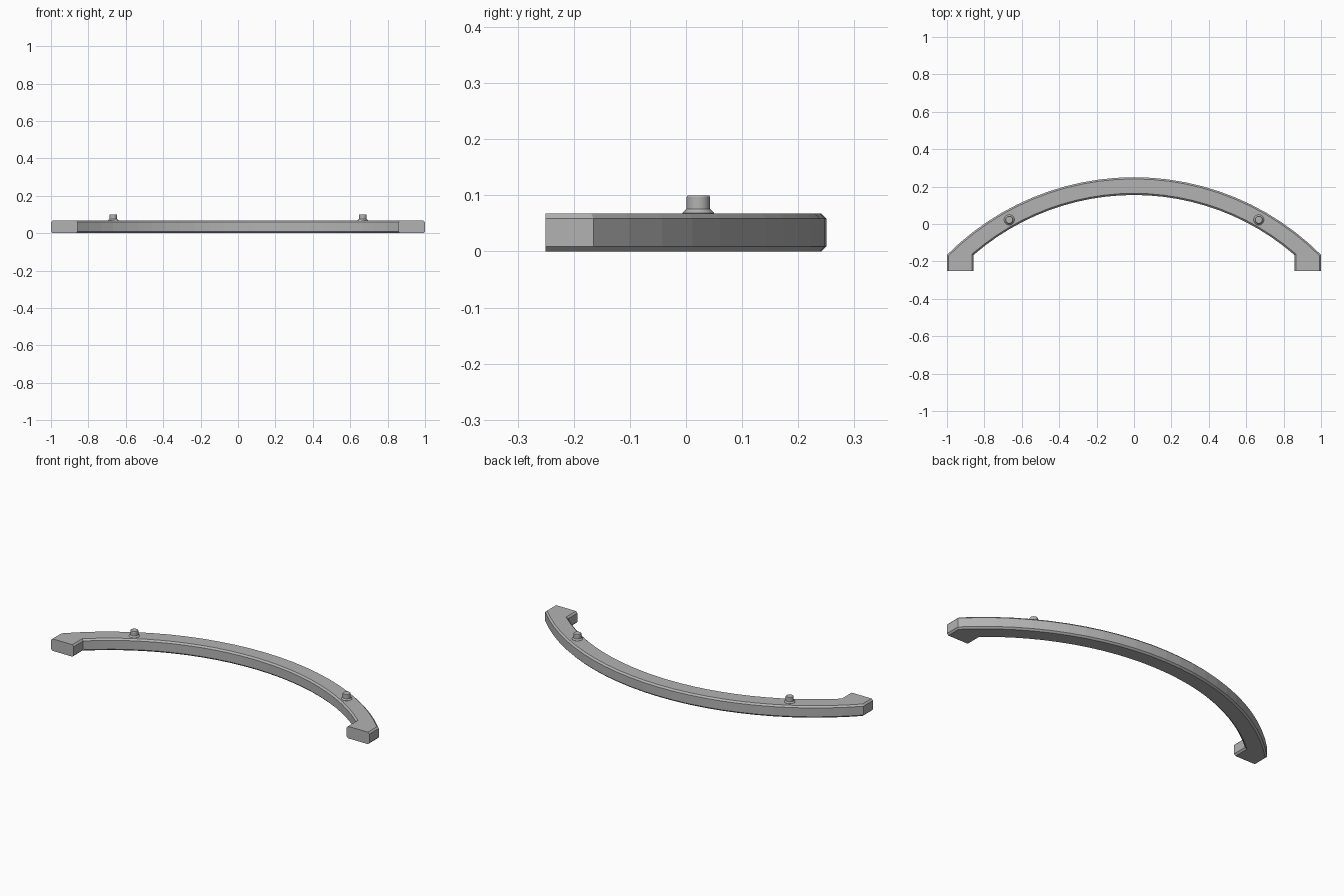
import bpy, bmesh
from math import asin, sin, cos, sqrt

cube = bpy.data.objects.get("Cube")
if cube:
    bpy.data.objects.remove(cube)

grey = bpy.data.materials.new("plain grey")
grey.use_nodes = True
colour = (0.45, 0.45, 0.45, 1)
grey.diffuse_color = colour
grey.node_tree.nodes["Principled BSDF"].inputs["Base Color"].default_value = colour

HEIGHT, FRONT, SHOULDER, SEGMENTS = 0.068, -0.25, -0.165, 24


def add_object(name, bm):
    bmesh.ops.recalc_face_normals(bm, faces=bm.faces)
    mesh = bpy.data.meshes.new(name)
    bm.to_mesh(mesh)
    bm.free()
    mesh.materials.append(grey)
    obj = bpy.data.objects.new(name, mesh)
    bpy.context.collection.objects.link(obj)
    return obj


def arc(half_width, crest):
    """Points from +x to -x on an arc through both shoulders and the crest."""
    rise = crest - SHOULDER
    radius = (half_width ** 2 + rise ** 2) / (2 * rise)
    sweep = asin(half_width / radius)
    angles = [sweep * (1 - 2 * i / SEGMENTS) for i in range(SEGMENTS + 1)]
    return [(radius * sin(a), crest - radius + radius * cos(a)) for a in angles]


# Curved bar with a straight foot at each end
outer = [(1, FRONT)] + arc(1, 0.25) + [(-1, FRONT)]
inner = [(0.857, FRONT)] + arc(0.857, 0.155) + [(-0.857, FRONT)]
bm = bmesh.new()
rings = [[[bm.verts.new((x, y, z)) for x, y in side] for side in (outer, inner)]
         for z in (0, HEIGHT)]
(ob, ib), (ot, it) = rings
for i in range(len(outer) - 1):
    for a, b in ((ob, ot), (ot, it), (it, ib), (ib, ob)):
        bm.faces.new((a[i], a[i + 1], b[i + 1], b[i]))
for i in (0, -1):
    bm.faces.new((ob[i], ot[i], it[i], ib[i]))

# Chamfer the long rims, leaving the flat foot faces sharp
rims = [bm.edges.get((line[i], line[i + 1]))
        for line in (ob, ib, ot, it) for i in range(len(line) - 1)]
bmesh.ops.bevel(bm, geom=rims, offset=0.009, segments=1, affect='EDGES')
add_object("curved_bar", bm)

# Pegs with a flared collar
PEG = [(0.028, 0.06), (0.028, 0.069), (0.021, 0.076), (0.021, 0.097), (0.019, 0.1)]
SIDES = 16
for name, side in (("left_peg", 1), ("right_peg", -1)):
    bm = bmesh.new()
    loops = []
    for r, z in PEG:
        ring = bmesh.ops.create_circle(bm, segments=SIDES, radius=r)["verts"]
        for v in ring:
            v.co.z = z
        loops.append(ring)
    for low, high in zip(loops, loops[1:]):
        for i in range(SIDES):
            j = (i + 1) % SIDES
            bm.faces.new((low[i], low[j], high[j], high[i]))
    bm.faces.new(loops[0])
    bm.faces.new(loops[-1])
    peg = add_object(name, bm)
    peg.location = (0.667 * side, 0.022, 0)
    bpy.ops.object.select_all(action='DESELECT')
    peg.select_set(True)
    bpy.context.view_layer.objects.active = peg
    bpy.ops.object.shade_smooth_by_angle(angle=0.5)
